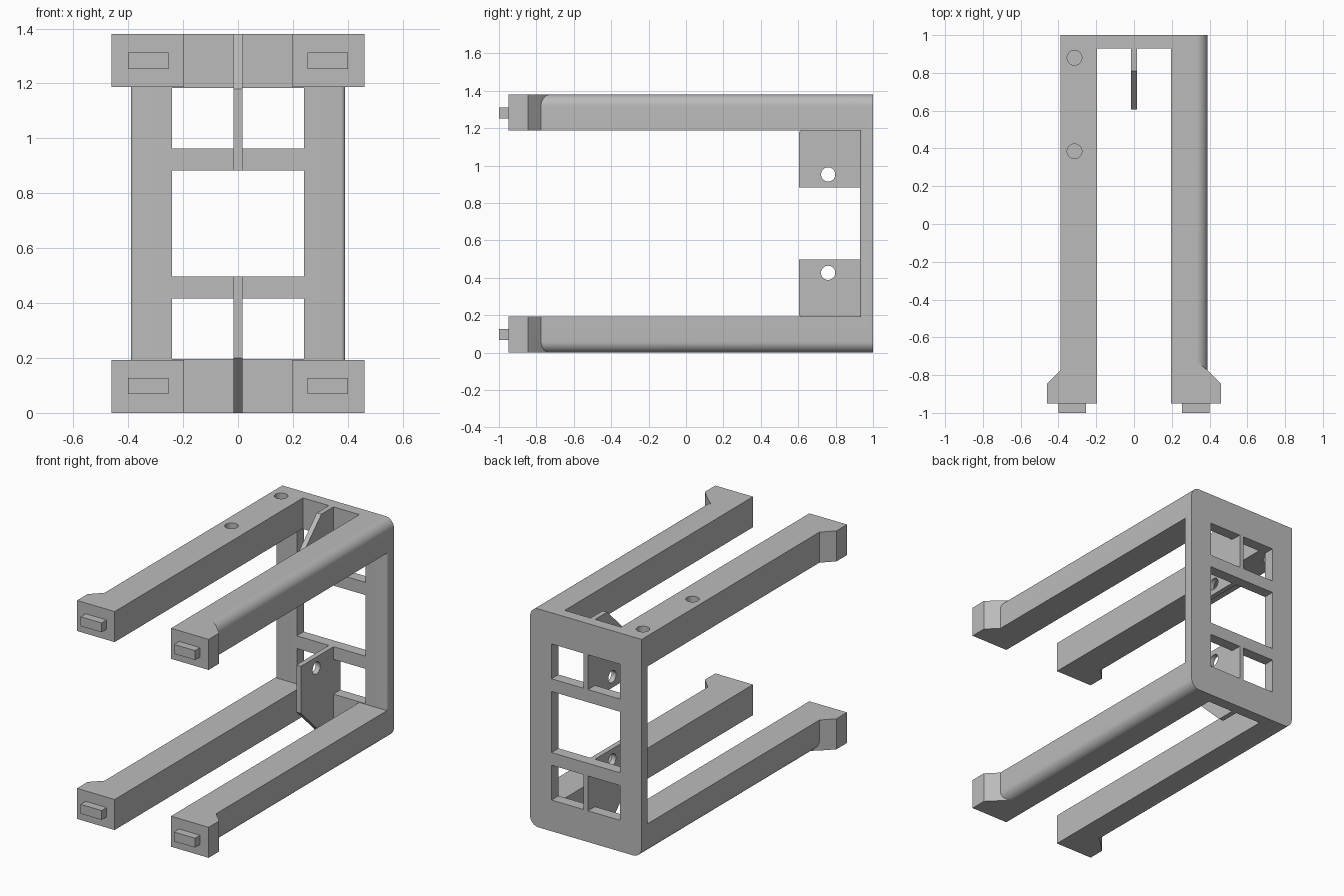
import bpy, bmesh, math
from mathutils import Vector

if "Cube" in bpy.data.objects:
    bpy.data.objects.remove(bpy.data.objects["Cube"], do_unlink=True)

W, H, RAIL = 0.39, 1.38, 0.193      # half width, height, rail thickness
INNER, PLATE, R = 0.197, 0.93, 0.06  # rail inner side, plate front, corner radius

grey = bpy.data.materials.new("plain grey")
grey.use_nodes = True
grey.diffuse_color = (0.5, 0.5, 0.5, 1)
grey.node_tree.nodes["Principled BSDF"].inputs["Base Color"].default_value = (0.5, 0.5, 0.5, 1)


def prism(name, pts, axis, lo, hi):
    """Extrude a 2D outline along an axis (0, 1 or 2) from lo to hi."""
    def place(p, d):
        v = list(p)
        v.insert(axis, d)
        return Vector(v)
    bm = bmesh.new()
    face = bm.faces.new([bm.verts.new(place(p, lo)) for p in pts])
    ext = bmesh.ops.extrude_face_region(bm, geom=[face])
    move = place((0, 0), hi - lo)
    bmesh.ops.translate(bm, vec=move, verts=[g for g in ext["geom"] if isinstance(g, bmesh.types.BMVert)])
    bmesh.ops.recalc_face_normals(bm, faces=bm.faces)
    mesh = bpy.data.meshes.new(name)
    bm.to_mesh(mesh)
    bm.free()
    mesh.materials.append(grey)
    obj = bpy.data.objects.new(name, mesh)
    bpy.context.collection.objects.link(obj)
    return obj


def box(name, x0, x1, y0, y1, z0, z1):
    return prism(name, [(x0, y0), (x1, y0), (x1, y1), (x0, y1)], 2, z0, z1)


def arc(cx, cy, r, start, end, n=10):
    angles = [math.radians(start + (end - start) * i / n) for i in range(n + 1)]
    return [(cx + r * math.cos(a), cy + r * math.sin(a)) for a in angles]


def combine(target, tool, operation):
    mod = target.modifiers.new("combine", "BOOLEAN")
    mod.operation, mod.solver, mod.object = operation, "EXACT", tool
    bpy.context.view_layer.objects.active = target
    bpy.ops.object.modifier_apply(modifier=mod.name)
    bpy.data.objects.remove(tool, do_unlink=True)


def cut(target, tool):
    combine(target, tool, "DIFFERENCE")


# Frame block: three rounded long edges, one sharp
outline = (arc(-W + R, R, R, 180, 270) + arc(W - R, R, R, -90, 0)
           + arc(W - R, H - R, R, 0, 90) + [(-W, H)])
frame = prism("frame", outline, 1, -0.95, 1)

# Hollow it into four rails and a back plate
cut(frame, box("rail_gap", -INNER, INNER, -1.1, PLATE, -0.1, H + 0.1))
cut(frame, box("side_gap", -0.6, 0.6, -1.1, PLATE, RAIL, H - RAIL))

# Windows in the back plate
cut(frame, box("middle_window", -0.24, 0.24, 0.8, 1.1, 0.497, 0.883))
for side in (-1, 1):
    xs = sorted((side * 0.015, side * 0.24))
    for z0, z1 in ((0.197, 0.417), (0.963, 1.183)):
        cut(frame, box("small_window", *xs, 0.8, 1.1, z0, z1))

# Softened front edges of the posts
f = 0.015
for side in (-1, 1):
    corner = [(W + f, PLATE - f), (W + f, PLATE + f)] + arc(W - f, PLATE + f, f, 0, -90, 5) + [(W - f, PLATE - f)]
    cut(frame, prism("edge_cutter", [(side * x, y) for x, y in corner], 2, RAIL, H - RAIL))

# Screw holes through the sharp-edged top rail
for y in (0.88, 0.385):
    cut(frame, prism("screw_hole", arc(-0.315, y, 0.039, 0, 360, 32)[:-1], 2, 1.0, 1.5))

# Flared feet and end tabs on every rail
flare = [(INNER, -0.95), (0.46, -0.95), (0.46, -0.845), (W, -0.775), (0.3, -0.7), (INNER, -0.7)]
for side in (-1, 1):
    for z0, z1, t0, t1 in ((0, RAIL, 0.068, 0.127), (H - RAIL, H, 1.253, 1.312)):
        foot = prism("foot", [(side * x, y) for x, y in flare], 2, z0, z1)
        combine(frame, foot, "UNION")
        xs = sorted((side * 0.253, side * 0.4))
        combine(frame, box("tab", *xs, -1, -0.93, t0, t1), "UNION")

# Gussets with a clipped corner and a round hole
profile = [(0.95, 0), (0.81, 0), (0.605, 0.2), (0.605, 0.497), (0.95, 0.497)]
for flip in (False, True):
    height = lambda z: H - z if flip else z
    gusset = prism("gusset", [(y, height(z)) for y, z in profile], 0, -0.016, 0.016)
    cut(gusset, prism("gusset_hole", arc(0.76, height(0.427), 0.038, 0, 360, 32)[:-1], 0, -0.1, 0.1))
    combine(frame, gusset, "UNION")

# Smooth the rounded parts and keep the edges sharp
bpy.ops.object.select_all(action="DESELECT")
frame.select_set(True)
bpy.context.view_layer.objects.active = frame
bpy.ops.object.shade_smooth_by_angle(angle=math.radians(30))
